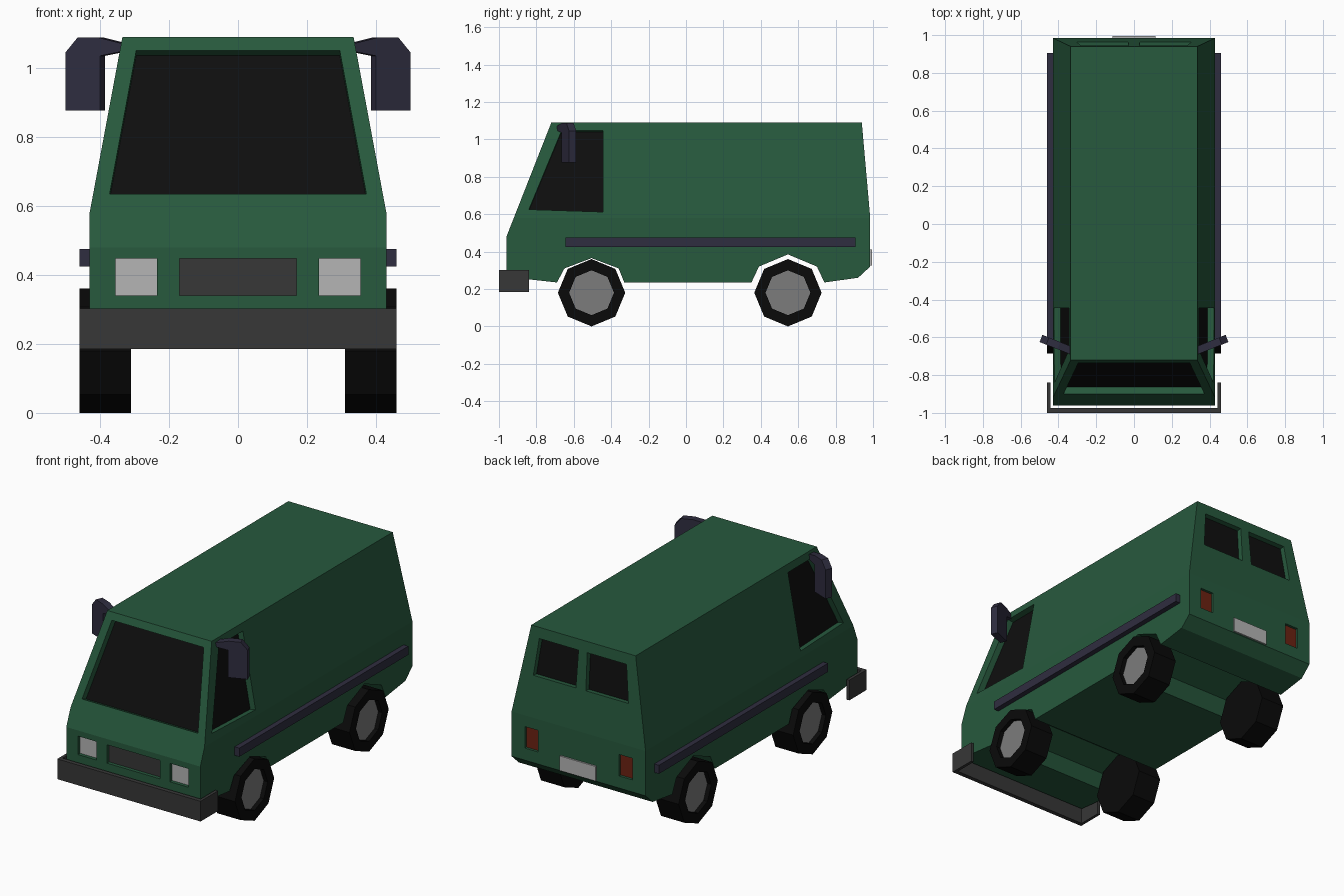
import bpy, bmesh, math
from mathutils import Vector, Matrix

cube = bpy.data.objects.get("Cube")
if cube:
    bpy.data.objects.remove(cube, do_unlink=True)


def material(name, r, g, b):
    m = bpy.data.materials.new(name)
    m.use_nodes = True
    m.diffuse_color = (r, g, b, 1)
    m.node_tree.nodes["Principled BSDF"].inputs["Base Color"].default_value = (r, g, b, 1)
    return m


green = material("green paint", .02, .1, .047)
glass = material("dark glass", .0045, .0045, .0045)
rubber = material("black rubber", .003, .003, .003)
steel = material("wheel grey", .2, .2, .2)
charcoal = material("charcoal plastic", .038, .038, .038)
trim = material("slate trim", .028, .026, .05)
lamp = material("pale lamp", .46, .46, .46)
red = material("tail red", .15, .016, .006)


def finish(name, bm, *mats):
    bmesh.ops.recalc_face_normals(bm, faces=bm.faces)
    mesh = bpy.data.meshes.new(name)
    bm.to_mesh(mesh)
    bm.free()
    for m in mats:
        mesh.materials.append(m)
    ob = bpy.data.objects.new(name, mesh)
    bpy.context.collection.objects.link(ob)
    return ob


def prism(points, offset):
    """Closed solid: a polygon of 3D points swept along an offset."""
    bm = bmesh.new()
    face = bm.faces.new([bm.verts.new(p) for p in points])
    new = bmesh.ops.extrude_face_region(bm, geom=[face])["geom"]
    verts = [v for v in new if isinstance(v, bmesh.types.BMVert)]
    bmesh.ops.translate(bm, verts=verts, vec=offset)
    if not face.is_valid or len(bm.faces) < len(points) + 2:
        bmesh.ops.holes_fill(bm, edges=bm.edges)
    return bm


def box(name, mat, lo, hi):
    pts = [(lo[0], lo[1], lo[2]), (hi[0], lo[1], lo[2]), (hi[0], hi[1], lo[2]), (lo[0], hi[1], lo[2])]
    return finish(name, prism(pts, (0, 0, hi[2] - lo[2])), mat)


# Body: side profile with wheel arches, swept across the width
HALF, BELT, ROOF, ROOF_HALF = .43, .58, 1.09, .335
profile = [(-.96, .265), (-.96, .48), (-.72, ROOF), (.94, ROOF), (.985, BELT), (.985, .32),
           (.92, .26), (.74, .235), (.70, .32), (.545, .385), (.39, .32), (.35, .235),
           (-.33, .235), (-.36, .31), (-.505, .365), (-.65, .31), (-.69, .235)]
bm = prism([(-HALF, y, z) for y, z in profile], (2 * HALF, 0, 0))
bmesh.ops.bisect_plane(bm, geom=bm.verts[:] + bm.edges[:] + bm.faces[:],
                       plane_co=(0, 0, BELT), plane_no=(0, 0, 1), dist=.0005)


def side_x(z):
    return HALF - max(0, z - BELT) * (HALF - ROOF_HALF) / (ROOF - BELT)


def front_y(z):
    return -.96 + max(0, z - .48) * .24 / .61


def rear_y(z):
    return .985 - max(0, z - BELT) * .045 / .51


for v in bm.verts:
    v.co.x = math.copysign(side_x(v.co.z), v.co.x)
body = finish("body", bm, green)


def recess(points, depth, mat):
    """Sink a panel into the body; its floor takes the given colour."""
    pts = [Vector(p) for p in points]
    n = (pts[1] - pts[0]).cross(pts[2] - pts[0]).normalized()
    mid = sum(pts, Vector()) / len(pts)
    if n.dot(mid - Vector((0, mid.y * .5, .6))) < 0:
        n = -n
    bm = prism([p - n * depth for p in pts], n * (depth + .06))
    for f in bm.faces:
        if all((v.co - mid).dot(n) < -depth * .5 for v in f.verts):
            f.material_index = 1
    cutter = finish("panel_cutter", bm, green, mat)
    cutter.hide_render = True
    mod = body.modifiers.new("recess", "BOOLEAN")
    mod.operation, mod.solver, mod.object = "DIFFERENCE", "EXACT", cutter
    mod.material_mode = "TRANSFER"
    bpy.context.view_layer.objects.active = body
    bpy.ops.object.modifier_apply(modifier=mod.name)
    bpy.data.objects.remove(cutter, do_unlink=True)


def across(y_at, corners):
    return [(x, y_at(z), z) for x, z in corners]


def rect(x0, x1, z0, z1):
    return [(x0, z0), (x1, z0), (x1, z1), (x0, z1)]


# Windscreen and grille
recess(across(front_y, [(-.372, .635), (.372, .635), (.295, 1.05), (-.295, 1.05)]), .04, glass)
recess(across(front_y, rect(-.17, .17, .34, .447)), .02, charcoal)

for s in (-1, 1):
    side = "left" if s > 0 else "right"

    # Cab window, headlamp, rear window, tail lamp
    cab = [(-.84, .625), (-.445, .612), (-.445, 1.047), (-.665, 1.047)]
    recess([(s * side_x(z), y, z) for y, z in cab], .035, glass)
    recess(across(front_y, rect(s * .235, s * .355, .34, .447)), .02, lamp)
    recess(across(rear_y, [(s * .032, .815), (s * .305, .815), (s * .28, 1.028), (s * .028, 1.028)]), .03, glass)
    recess(across(rear_y, rect(s * .26, s * .345, .39, .515)), .015, red)

    # Rub strip
    box(side + "_rub_strip", trim, (min(s * .425, s * .46), -.645, .425),
        (max(s * .425, s * .46), .905, .475))

    # Hooked mirror, swept back at the outer end
    hook = [(.325, 1.068), (.405, 1.088), (.465, 1.088), (.5, 1.045),
            (.5, .877), (.4, .877), (.4, 1.035), (.325, 1.05)]
    slope = .4
    bm = prism([(s * x, -.695 + (x - .325) * slope, z) for x, z in hook], (-s * .015, .038, 0))
    finish(side + "_mirror", bm, trim)

    # Eight-sided wheels with a sunken hub
    for end, y in (("front", -.505), ("rear", .545)):
        bm = bmesh.new()
        bmesh.ops.create_cone(bm, cap_ends=True, segments=8, radius1=.18, radius2=.18, depth=.15,
                              matrix=Matrix.Rotation(math.pi / 2, 4, "Y"))
        cap = max(bm.faces, key=lambda f: s * f.calc_center_median().x)
        bmesh.ops.inset_individual(bm, faces=[cap], thickness=.06)
        hub = bmesh.ops.extrude_discrete_faces(bm, faces=[cap])["faces"][0]
        bmesh.ops.translate(bm, verts=hub.verts, vec=(-s * .025, 0, 0))
        hub.material_index = 1
        wheel = finish(end + "_" + side + "_wheel", bm, rubber, steel)
        wheel.location = (s * .385, y, .18)

# Wrap-around front bumper and rear plate
u_shape = [(-.46, -.84), (-.46, -1), (.46, -1), (.46, -.84),
           (.443, -.84), (.443, -.975), (-.443, -.975), (-.443, -.84)]
finish("front_bumper", prism([(x, y, .185) for x, y in u_shape], (0, 0, .117)), charcoal)
box("rear_plate", lamp, (-.115, .98, .325), (.115, .995, .41))
